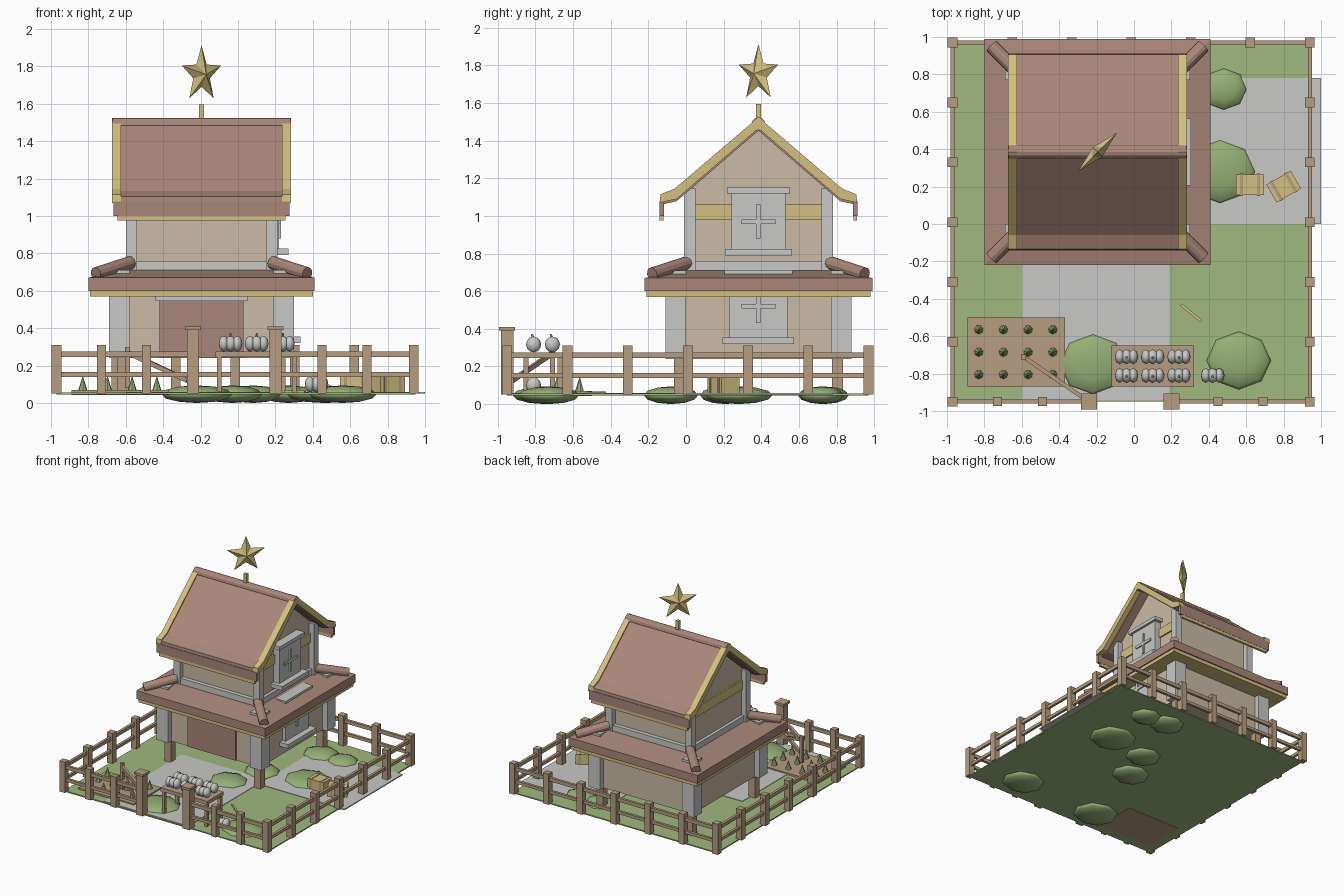
import bpy, bmesh
from math import pi, sin, cos, atan2, hypot
from mathutils import Vector, Matrix

if "Cube" in bpy.data.objects:
    bpy.data.objects.remove(bpy.data.objects["Cube"])


def material(name, r, g, b):
    m = bpy.data.materials.new(name)
    m.use_nodes = True
    m.diffuse_color = (r, g, b, 1)
    m.node_tree.nodes["Principled BSDF"].inputs["Base Color"].default_value = (r, g, b, 1)
    return m


GRASS = material("grass green", .35, .48, .21)
LEAF = material("leaf green", .3, .43, .18)
STONE = material("pale grey", .58, .58, .57)
ROOF = material("roof brown", .4, .24, .19)
WALL = material("wall beige", .6, .5, .38)
WOOD = material("fence wood", .47, .34, .22)
GOLD = material("trim gold", .66, .53, .22)

CX, CY = -.195, .385      # house centre
GROUND = .055


def finish(name, bm, mat, smooth=False):
    bmesh.ops.recalc_face_normals(bm, faces=bm.faces)
    me = bpy.data.meshes.new(name)
    bm.to_mesh(me)
    bm.free()
    me.materials.append(mat)
    for p in me.polygons:
        p.use_smooth = smooth
    ob = bpy.data.objects.new(name, me)
    bpy.context.collection.objects.link(ob)
    return ob


def box(name, x0, x1, y0, y1, z0, z1, mat):
    bm = bmesh.new()
    size = Matrix.Diagonal((x1 - x0, y1 - y0, z1 - z0, 1))
    place = Matrix.Translation(((x0 + x1) / 2, (y0 + y1) / 2, (z0 + z1) / 2))
    bmesh.ops.create_cube(bm, size=1, matrix=place @ size)
    return finish(name, bm, mat)


def house_box(name, hx, hy, z0, z1, mat):
    return box(name, CX - hx, CX + hx, CY - hy, CY + hy, z0, z1, mat)


def post(name, x, y, w, z0, z1, mat):
    return box(name, x - w / 2, x + w / 2, y - w / 2, y + w / 2, z0, z1, mat)


def bar(name, a, b, width, height, mat):
    """Rectangular beam between two points."""
    a, b = Vector(a), Vector(b)
    bm = bmesh.new()
    rot = (b - a).to_track_quat('X', 'Z').to_matrix().to_4x4()
    bmesh.ops.create_cube(bm, size=1, matrix=Matrix.Translation((a + b) / 2) @ rot
                          @ Matrix.Diagonal(((b - a).length, width, height, 1)))
    return finish(name, bm, mat)


def rod(name, a, b, r1, r2, mat, sides=12):
    a, b = Vector(a), Vector(b)
    bm = bmesh.new()
    rot = (b - a).to_track_quat('Z', 'Y').to_matrix().to_4x4()
    bmesh.ops.create_cone(bm, cap_ends=True, segments=sides, radius1=r1, radius2=r2,
                          depth=(b - a).length, matrix=Matrix.Translation((a + b) / 2) @ rot)
    return finish(name, bm, mat)


def ball(name, loc, scale, mat, seg=8, rings=6):
    bm = bmesh.new()
    bmesh.ops.create_uvsphere(bm, u_segments=seg, v_segments=rings, radius=1,
                              matrix=Matrix.Translation(loc) @ Matrix.Diagonal((*scale, 1)))
    return finish(name, bm, mat, smooth=True)


def prism(name, half, x0, x1, mat, shift=0):
    """Extrude along x a (y, z) outline mirrored about the house centre."""
    pts = half + [(-y, z) for y, z in reversed(half) if y > 0]
    bm = bmesh.new()
    face = bm.faces.new([bm.verts.new((x0, CY + y, z + shift)) for y, z in pts])
    new = bmesh.ops.extrude_face_region(bm, geom=[face])["geom"]
    bmesh.ops.translate(bm, vec=(x1 - x0, 0, 0),
                        verts=[v for v in new if isinstance(v, bmesh.types.BMVert)])
    return finish(name, bm, mat)


# Ground and paving
box("lawn", -.97, .95, -.95, .97, .045, GROUND, GRASS)
box("front_path", -.6, .19, -.94, .1, .05, GROUND + .004, STONE)
box("side_yard", .2, 1, 0, .78, .05, GROUND + .004, STONE)
box("vegetable_bed", -.89, -.37, -.87, -.5, .042, .07, WOOD)
bar("loose_stick", (.25, -.43, .062), (.36, -.52, .062), .015, .012, GOLD)

# Bushes
for x, y, r in [(.48, .72, .13), (.46, .28, .2), (-.22, -.75, .19), (.56, -.73, .18),
                (-.03, -.08, .16), (.08, .21, .15), (.27, .73, .15)]:
    ball("bush", (x, y, .047), (r, r * .9, .047), LEAF)

# Vegetable seedlings
for i in range(4):
    for j in range(3):
        x, y = -.83 + .132 * i, -.565 - .12 * j
        rod("seedling", (x, y, .07), (x, y, .14), .024, .002, LEAF, 7)

# Fence
def rails(a, b):
    for z, h in ((.26, .03), (.152, .025)):
        bar("fence_rail", (*a, z), (*b, z), .022, h, WOOD)


W, E, S, N = -.97, .94, -.95, .97
for i in range(7):
    t = i / 6
    y = S + (N - S) * t
    post("side_fence_post", W, y, .052, .05, .31, WOOD)
    post("side_fence_post", E, y, .052, .05, .31, WOOD)
    if 0 < i < 6:
        post("back_fence_post", W + (E - W) * t, N, .052, .05, .31, WOOD)
for x in (-.73, -.49, .45, .69):
    post("front_fence_post", x, S, .048, .05, .31, WOOD)
for x in (-.24, .2):
    post("gate_post", x, S, .065, .05, .39, WOOD)
    post("gate_post_cap", x, S, .085, .39, .41, WOOD)
rails((W, S), (W, N))
rails((E, S), (E, N))
rails((W, N), (E, N))
rails((W, S), (-.24, S))
rails((.2, S), (E, S))

# Open gate
hinge, tip = (-.27, -.93), (-.59, -.71)
rails(hinge, tip)
post("gate_end", *tip, .027, .08, .3, WOOD)
bar("gate_brace", (*hinge, .12), (*tip, .27), .016, .025, WOOD)

# Market table with gourds
box("table_top", -.12, .32, -.87, -.65, .245, .275, WOOD)
for x in (-.1, .3):
    for y in (-.85, -.67):
        post("table_leg", x, y, .025, .05, .245, WOOD)


def gourd(x, y, z):
    for dx, r in ((-.036, .027), (0, .033), (.036, .027)):
        ball("gourd_lobe", (x + dx, y, z), (r, .04, .042), STONE, 8, 6)
    rod("gourd_stem", (x, y, z + .03), (x, y - .01, z + .055), .008, .005, STONE, 6)


for x in (-.04, .1, .24):
    for y in (-.71, -.81):
        gourd(x, y, .317)
gourd(.42, -.81, .1)

# Crates
for x, y, a in ((.62, .21, 0), (.8, .2, pi / 6)):
    d = Vector((cos(a), sin(a), 0))
    c = Vector((x, y, .1))
    bar("crate", c - d * .075, c + d * .075, .11, .085, GOLD)
    for s in (-.045, .045):
        bar("crate_band", c + d * (s - .008), c + d * (s + .008), .118, .092, WOOD)

# Lower storey on stilts
house_box("lower_walls", .45, .45, .24, .6, WALL)
for sx in (-1, 1):
    for sy in (-1, 1):
        x, y = CX + sx * .44, CY + sy * .44
        post("lower_pillar", x, y, .11, .24, .71, STONE)
        post("stilt", x - sx * .02, y - sy * .02, .06, .05, .24, WOOD)
        rod("hip_tile", (CX + sx * .565, CY + sy * .565, .69),
            (CX + sx * .38, CY + sy * .38, .75), .037, .037, ROOF)
        post("upper_pillar", CX + sx * .375, CY + sy * .365, .06, .69, 1.145, STONE)
box("door", -.42, .03, -.075, -.06, .24, .545, ROOF)
box("door_lintel", -.44, .05, -.085, -.06, .545, .575, STONE)

# Skirt roof
house_box("skirt_trim", .595, .595, .57, .6, GOLD)
house_box("skirt_fascia", .605, .605, .6, .67, ROOF)
bm = bmesh.new()
bmesh.ops.create_cone(bm, cap_ends=True, segments=4, radius1=.605 * 2 ** .5,
                      radius2=.4 * 2 ** .5, depth=.04,
                      matrix=Matrix.Translation((CX, CY, .69)) @ Matrix.Rotation(pi / 4, 4, 'Z'))
finish("skirt_slope", bm, ROOF)

# Upper storey
house_box("base_beam", .385, .385, .69, .76, STONE)
prism("upper_walls", [(0, 1.47), (.35, 1.16), (.35, .7)], CX - .36, CX + .36, WALL)
house_box("tie_beam", .372, .345, .98, 1.06, GOLD)


def window(name, x, z0, z1, w, cross_z):
    def part(label, depth, half, low, high):
        box(name + label, x - .05, x + depth, CY - half, CY + half, low, high, STONE)
    part("_panel", .02, w, z0, z1)
    part("_head", .04, w + .025, z1 - .005, z1 + .025)
    part("_sill", .07, w + .035, z0, z0 + .035)
    part("_crossbar", .03, .09, cross_z - .012, cross_z + .012)
    part("_upright", .03, .012, cross_z - .09, cross_z + .09)


window("upper_window", CX + .395, .79, 1.125, .143, .97)
window("lower_window", CX + .46, .32, .685, .155, .52)

# Main roof
slope = [(0, 1.525), (.445, 1.145), (.52, 1.115), (.525, 1.07), (.435, 1.09), (0, 1.465)]
prism("roof_slab", slope, CX - .435, CX + .435, ROOF, -.012)
for s in (-1, 1):
    prism("bargeboard", slope, CX + s * .43, CX + s * .478, GOLD)
    y = CY + s * .515
    box("eave_fascia", CX - .47, CX + .47, y - .012, y + .012, 1, 1.078, ROOF)
    box("eave_trim", CX - .45, CX + .45, y - .01, y + .01, .975, 1, GOLD)
rod("ridge_tile", (CX - .475, CY, 1.487), (CX + .475, CY, 1.487), .037, .037, ROOF)

# Star finial
post("finial_post", CX, CY, .026, 1.51, 1.595, GOLD)
bm = bmesh.new()
along, across = Vector((1, 1, 0)).normalized(), Vector((1, -1, 0)).normalized()
centre = Vector((CX, CY, 1.756))
rim = []
for i in range(10):
    r = .066 if i % 2 else .157
    a = i * pi / 5
    rim.append(bm.verts.new(centre + along * r * sin(a) + Vector((0, 0, r * cos(a)))))
for s in (-1, 1):
    hub = bm.verts.new(centre + across * .035 * s)
    for i in range(10):
        bm.faces.new((hub, rim[i], rim[(i + 1) % 10]))
finish("star", bm, GOLD)
